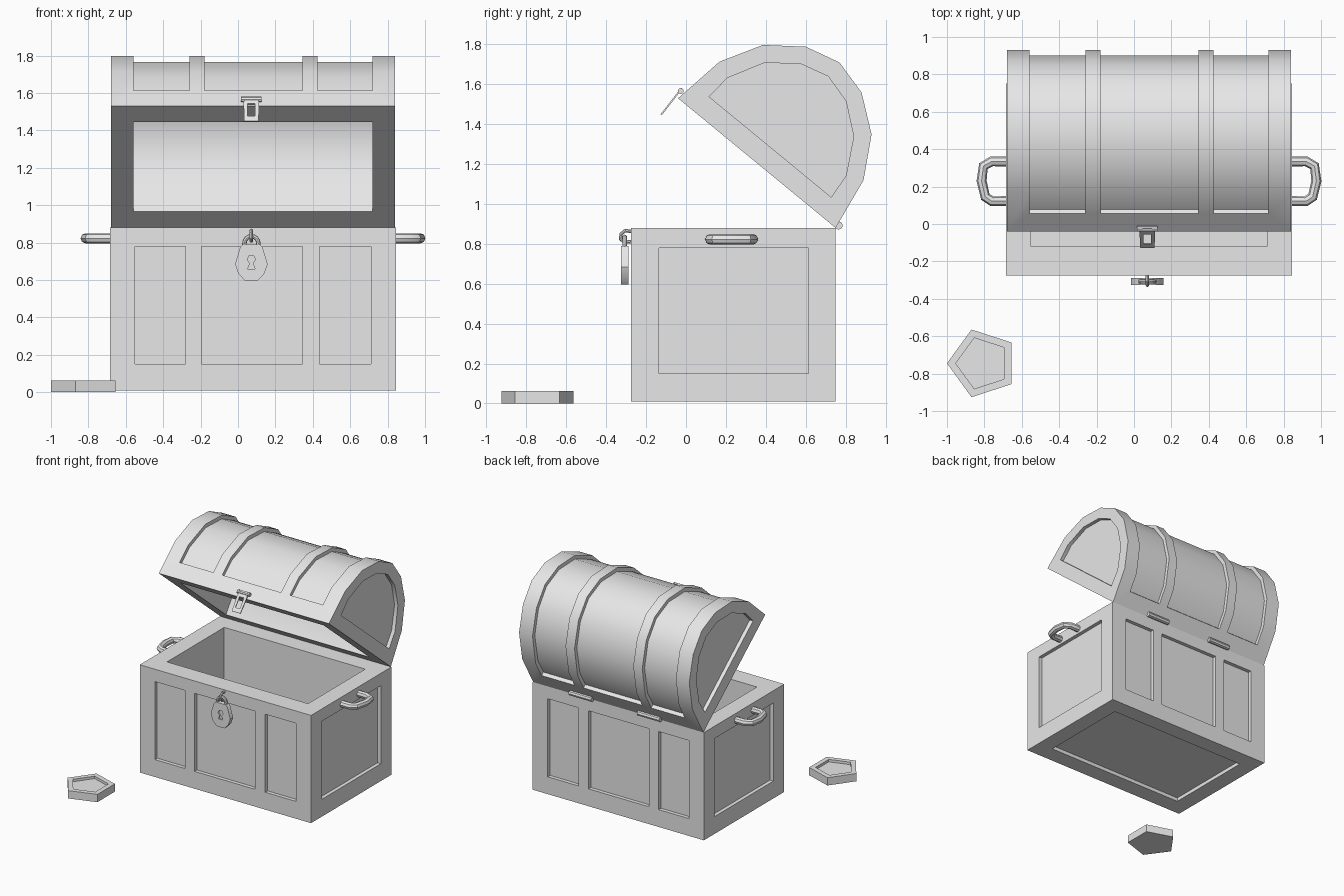
import bpy, bmesh, math
from mathutils import Matrix, Vector

if "Cube" in bpy.data.objects:
    bpy.data.objects.remove(bpy.data.objects["Cube"], do_unlink=True)

grey = bpy.data.materials.new("plain_grey")
grey.use_nodes = True
grey.diffuse_color = (0.8, 0.8, 0.8, 1)
grey.node_tree.nodes["Principled BSDF"].inputs["Base Color"].default_value = (0.8, 0.8, 0.8, 1)

MID = 0.08                       # centre of the chest in x
X0, X1 = -0.685, 0.845           # chest ends
Y0, Y1 = -0.275, 0.75            # chest front and back
Z0, Z1 = 0.01, 0.88              # chest bottom and top
DEPTH = 0.03                     # panel recess


def add_object(name, mesh, smooth=True):
    ob = bpy.data.objects.new(name, mesh)
    bpy.context.collection.objects.link(ob)
    mesh.materials.clear()
    mesh.materials.append(grey)
    if smooth:
        bpy.ops.object.select_all(action="DESELECT")
        ob.select_set(True)
        bpy.context.view_layer.objects.active = ob
        bpy.ops.object.shade_smooth_by_angle(angle=math.radians(32))
    return ob


def to_mesh(bm, name):
    bmesh.ops.recalc_face_normals(bm, faces=bm.faces)
    mesh = bpy.data.meshes.new(name)
    bm.to_mesh(mesh)
    bm.free()
    return mesh


def baked(ob):
    deps = bpy.context.evaluated_depsgraph_get()
    return bpy.data.meshes.new_from_object(ob.evaluated_get(deps))


def block(bm, x, y, z):
    size = [b - a for a, b in (x, y, z)]
    centre = [(a + b) / 2 for a, b in (x, y, z)]
    m = Matrix.Translation(centre) @ Matrix.Diagonal((*size, 1))
    bmesh.ops.create_cube(bm, size=1, matrix=m)


def prism(bm, points, t0, t1, place):
    """Extrude a 2D outline from t0 to t1; place maps (a, b, t) to space."""
    low = [bm.verts.new(place(a, b, t0)) for a, b in points]
    high = [bm.verts.new(place(a, b, t1)) for a, b in points]
    bm.faces.new(low[::-1])
    bm.faces.new(high)
    for i in range(len(low)):
        j = (i + 1) % len(low)
        bm.faces.new((low[i], low[j], high[j], high[i]))


def carve(name, body, cutter):
    """Build the body minus the cutter as one object."""
    base = add_object(name + "_base", to_mesh(body, name), False)
    tool = add_object(name + "_cutter", to_mesh(cutter, name + "_cutter"), False)
    tool.hide_render = True
    mod = base.modifiers.new("cut", "BOOLEAN")
    mod.operation, mod.solver, mod.object = "DIFFERENCE", "EXACT", tool
    mesh = baked(base)
    for ob in (base, tool):
        bpy.data.objects.remove(ob, do_unlink=True)
    return add_object(name, mesh)


def tube(name, points, radius, sides=2):
    curve = bpy.data.curves.new(name, "CURVE")
    curve.dimensions = "3D"
    curve.bevel_depth, curve.bevel_resolution = radius, sides
    curve.use_fill_caps = True
    spline = curve.splines.new("POLY")
    spline.points.add(len(points) - 1)
    for p, co in zip(spline.points, points):
        p.co = (*co, 1)
    temp = bpy.data.objects.new(name + "_path", curve)
    bpy.context.collection.objects.link(temp)
    mesh = baked(temp)
    bpy.data.objects.remove(temp, do_unlink=True)
    return add_object(name, mesh)


# Chest body: hollow box with recessed panels on every outer face
body, cut = bmesh.new(), bmesh.new()
block(body, (X0, X1), (Y0, Y1), (Z0, Z1))
inner_x, inner_y = (-0.55, 0.71), (-0.12, 0.61)
panel_z = (0.15, 0.78)
block(cut, inner_x, inner_y, (0.15, 1))
for span in ((-0.55, -0.28), (-0.195, 0.345), (0.435, 0.71)):
    block(cut, span, (Y0 - 0.1, Y0 + DEPTH), panel_z)
    block(cut, span, (Y1 - DEPTH, Y1 + 0.1), panel_z)
side_y = (-0.135, 0.615)
block(cut, (X0 - 0.1, X0 + DEPTH), side_y, panel_z)
block(cut, (X1 - DEPTH, X1 + 0.1), side_y, panel_z)
block(cut, inner_x, side_y, (Z0 - 0.1, Z0 + DEPTH))
carve("chest_body", body, cut)

# Lid: arched prism, tipped back about the rear edge
WIDTH, HEIGHT = 1.023, 0.653
half = [(0, 0), (0.044, 0.274), (0.159, 0.477), (0.331, 0.607)]
arch = half + [(WIDTH / 2, HEIGHT)] + [(WIDTH - u, v) for u, v in reversed(half)]


def on_lid(u, v, x):
    return (x, Y1 - 0.772 * u + 0.635 * v, Z1 + 0.635 * u + 0.772 * v)


def inset_arch(d, foot_u, foot_v):
    c = WIDTH / 2
    mid = [(c + (u - c) * (c - d) / c, v * (HEIGHT - d) / HEIGHT) for u, v in arch[1:-1]]
    return [(foot_u, foot_v)] + mid + [(WIDTH - foot_u, foot_v)]


lid, cut = bmesh.new(), bmesh.new()
L0, L1 = -0.68, 0.84
prism(lid, arch, L0, L1, on_lid)
band = inset_arch(DEPTH, 0.05, 0.125) + inset_arch(-0.06, -0.06, 0.125)[::-1]
for a, b in ((-0.56, -0.26), (-0.18, 0.345), (0.425, 0.72)):
    prism(cut, band, a, b, on_lid)
prism(cut, inset_arch(0.12, 0.13, -0.05), -0.56, 0.72, on_lid)
end_panel = inset_arch(0.09, 0.115, 0.105)
prism(cut, end_panel, L0 - 0.1, L0 + DEPTH, on_lid)
prism(cut, end_panel, L1 - DEPTH, L1 + 0.1, on_lid)
carve("lid", lid, cut)

# Hinges at the back
for side, x in (("right", -0.21), ("left", 0.4)):
    tube(side + "_hinge", [(x - 0.1, 0.765, 0.892), (x + 0.1, 0.765, 0.892)], 0.021)

# Carrying handles, mirrored about the chest centre
grip = [(0.74, 0.335), (0.84, 0.335), (0.885, 0.31), (0.895, 0.23),
        (0.875, 0.145), (0.84, 0.122), (0.74, 0.122)]
for side, s in (("right", -1), ("left", 1)):
    tube(side + "_handle", [(MID + s * a, y, 0.823) for a, y in grip], 0.027)

# Padlock body with a keyhole
LOCK = 0.0715
edge = [(0.035, 0.597), (0.07, 0.635), (0.087, 0.685), (0.06, 0.775), (0.045, 0.79)]


def upright(a, b, t):
    return (LOCK + a, t, b)


body, cut = bmesh.new(), bmesh.new()
prism(body, edge + [(-a, b) for a, b in reversed(edge)], -0.325, -0.288, upright)
hole = [(0.02, 0.66), (0.008, 0.69), (0.022, 0.71), (0.012, 0.73)]
prism(cut, hole + [(-a, b) for a, b in reversed(hole)], -0.4, -0.313, upright)
carve("padlock_body", body, cut)

# Shackle and the staple it hangs from
arc = [(LOCK + 0.037 * math.cos(i * math.pi / 8), -0.307, 0.797 + 0.037 * math.sin(i * math.pi / 8))
       for i in range(9)]
tube("padlock_shackle", [(arc[0][0], -0.307, 0.76)] + arc + [(arc[-1][0], -0.307, 0.76)], 0.012)
loop = [(-0.265, 0.862), (-0.305, 0.866), (-0.325, 0.85), (-0.328, 0.825), (-0.31, 0.808), (-0.265, 0.812)]
tube("staple", [(LOCK, y, z) for y, z in loop], 0.009)

# Hasp hanging from the lid: slotted strap and its pin
down, out = Vector((0, -0.614, -0.789)), Vector((0, -0.789, 0.614))


def on_strap(a, s, t):
    return Vector((LOCK + a, -0.021, 1.58)) + down * s + out * t


body, cut = bmesh.new(), bmesh.new()
strap = [(0.025, 0), (0.042, 0.04), (0.038, 0.168)]
prism(body, strap + [(-a, s) for a, s in reversed(strap)], -0.004, 0.004, on_strap)
slot = [(0.02, 0.05), (0.02, 0.135)]
prism(cut, slot + [(-a, s) for a, s in reversed(slot)], -0.05, 0.05, on_strap)
carve("hasp_strap", body, cut)
tube("hasp_pin", [(LOCK - 0.055, -0.026, 1.566), (LOCK + 0.055, -0.026, 1.566)], 0.015)

# Five-sided coin on the ground
def pentagon(r):
    return [(r * math.cos(math.pi + i * math.tau / 5), r * math.sin(math.pi + i * math.tau / 5)) for i in range(5)]


def flat(a, b, t):
    return (a - 0.81, b - 0.745, t)


body, cut = bmesh.new(), bmesh.new()
prism(body, pentagon(0.19), 0, 0.063, flat)
prism(cut, pentagon(0.143), 0.043, 0.1, flat)
carve("coin", body, cut)
